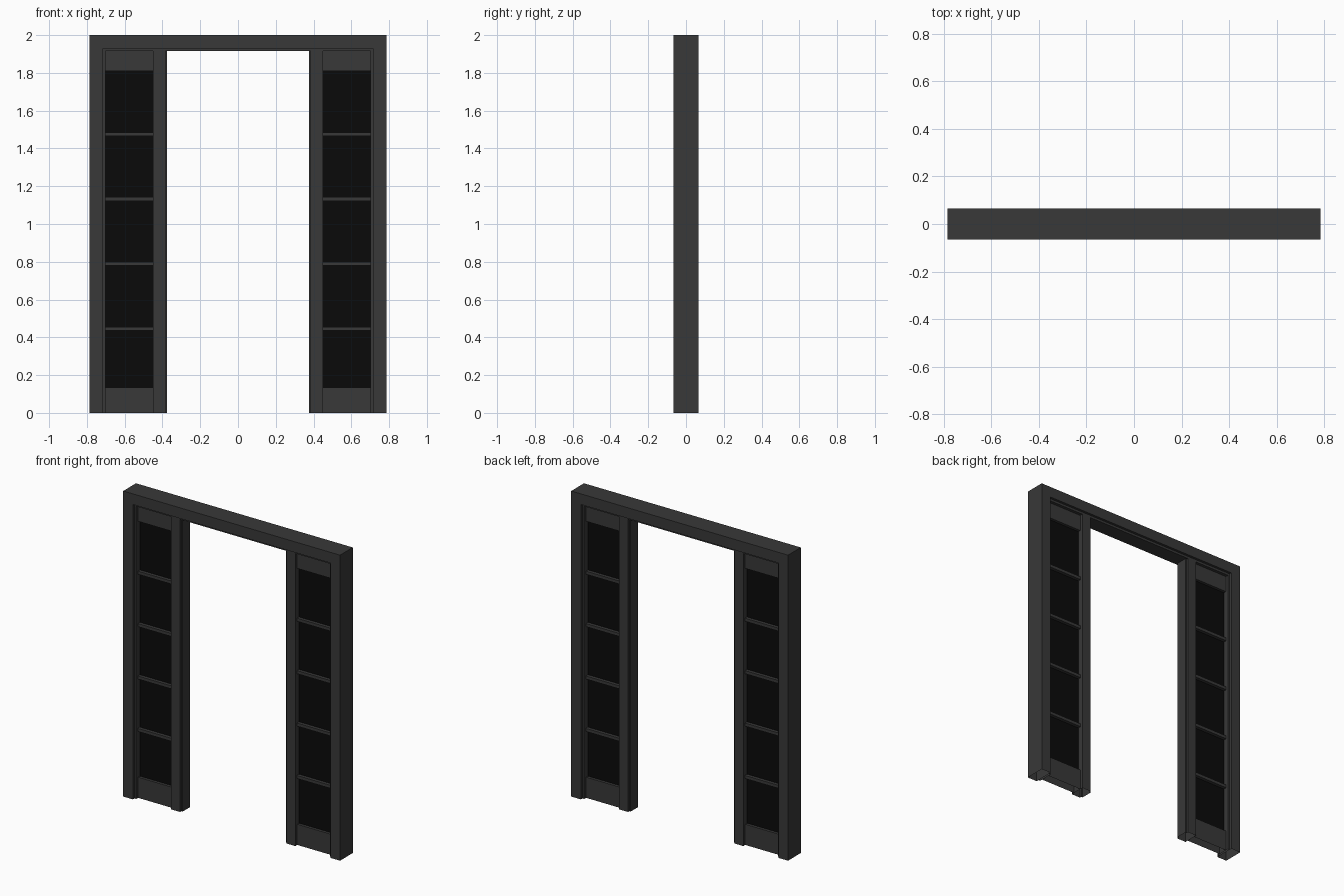
import bpy, bmesh

if "Cube" in bpy.data.objects:
    bpy.data.objects.remove(bpy.data.objects["Cube"])


def material(name, value):
    m = bpy.data.materials.new(name)
    m.diffuse_color = (value, value, value, 1)
    m.use_nodes = True
    m.node_tree.nodes["Principled BSDF"].inputs["Base Color"].default_value = m.diffuse_color
    return m


FRAME = material("dark_grey_paint", 0.04)
GLASS = material("black_glass", 0.003)


def prism(name, outline, axis, half, mat=FRAME, open_bottom=True):
    """Extrude an outline along y (outline in x,z) or along z (outline in x,y)."""
    bm = bmesh.new()
    if axis == "Y":
        pts = [(x, -half, z) for x, z in outline]
        move = (0, 2 * half, 0)
    else:
        pts = [(x, y, 0) for x, y in outline]
        move = (0, 0, half)
    face = bm.faces.new([bm.verts.new(p) for p in pts])
    ext = bmesh.ops.extrude_face_region(bm, geom=[face], use_keep_orig=True)
    verts = [v for v in ext["geom"] if isinstance(v, bmesh.types.BMVert)]
    bmesh.ops.translate(bm, verts=verts, vec=move)
    bmesh.ops.recalc_face_normals(bm, faces=bm.faces)
    # Pieces standing on the floor are open underneath
    if open_bottom:
        floor = [f for f in bm.faces if all(abs(v.co.z) < 1e-5 for v in f.verts)]
        bmesh.ops.delete(bm, geom=floor, context="FACES")
    me = bpy.data.meshes.new(name)
    bm.to_mesh(me)
    bm.free()
    me.materials.append(mat)
    ob = bpy.data.objects.new(name, me)
    bpy.context.collection.objects.link(ob)
    return ob


def box(name, x0, x1, z0, z1, half, mat=FRAME):
    return prism(name, [(x0, z0), (x1, z0), (x1, z1), (x0, z1)], "Y", half, mat)


def arch(name, xo, zo, xi, zi, half):
    pts = [(-xo, 0), (-xo, zo), (xo, zo), (xo, 0),
           (xi, 0), (xi, zi), (-xi, zi), (-xi, 0)]
    return prism(name, pts, "Y", half)


# Outer frame with a stepped inner lip
arch("outer_frame", 0.785, 2.0, 0.715, 1.93, 0.066)
arch("frame_lip", 0.715, 1.93, 0.702, 1.915, 0.05)

# Side lights, left and right
for side, s in (("left", -1), ("right", 1)):
    # Inner post with a narrow stop along the doorway edge
    post = [(0.45, -0.05), (0.45, 0.05), (0.385, 0.05), (0.385, 0.037),
            (0.375, 0.037), (0.375, -0.037), (0.385, -0.037), (0.385, -0.05)]
    prism(side + "_post", [(s * x, y) for x, y in post], "Z", 1.915)

    # Rails, glass and glazing bars
    a, b = sorted((s * 0.45, s * 0.702))
    box(side + "_bottom_rail", a, b, 0, 0.135, 0.03)
    box(side + "_top_rail", a, b, 1.81, 1.915, 0.03)
    box(side + "_glass", a, b, 0.135, 1.81, 0.012, GLASS)
    for i in range(4):
        z = 0.446 + i * 0.343
        box(f"{side}_glazing_bar_{i + 1}", a, b, z - 0.01, z + 0.01, 0.033)
